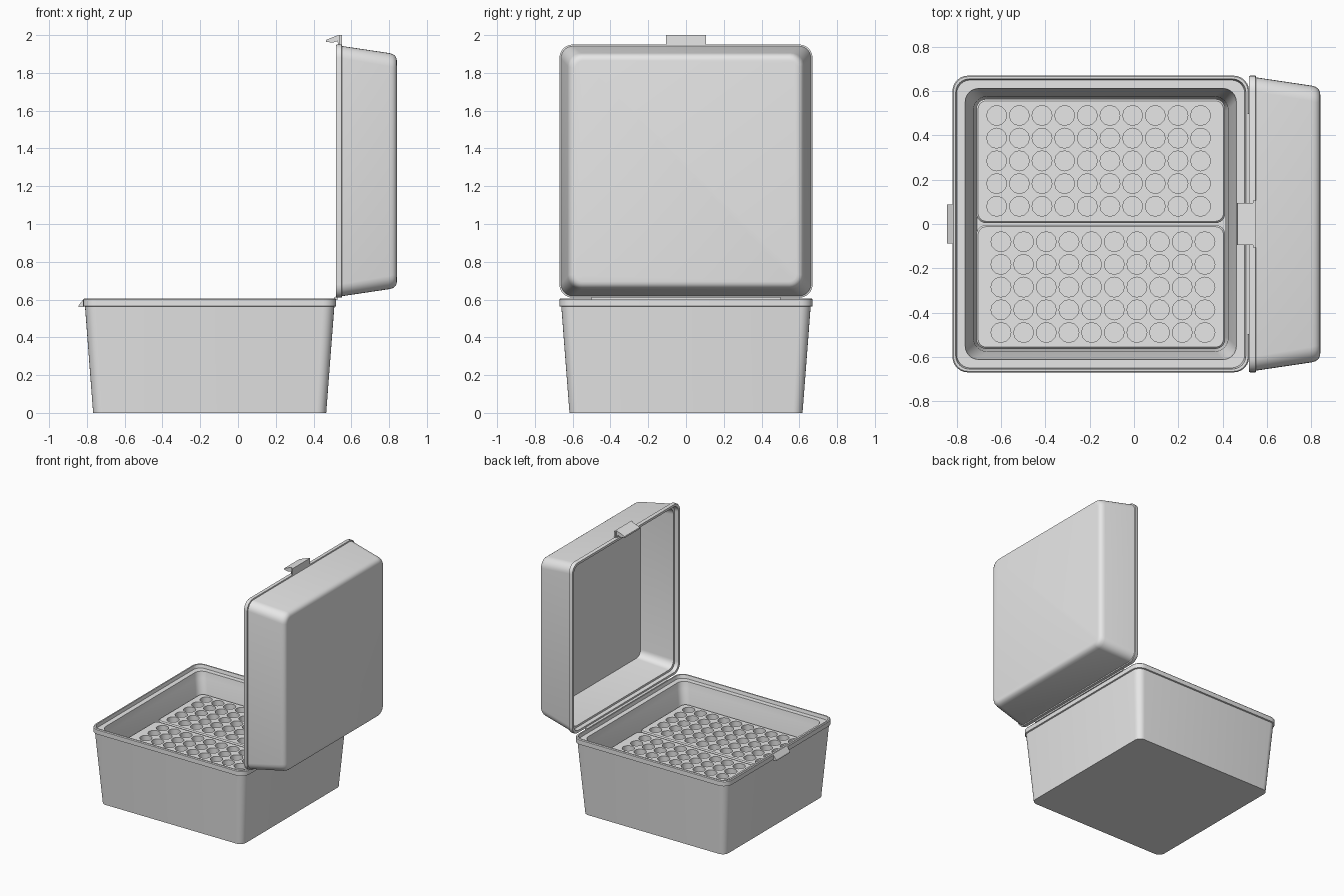
import bpy, bmesh, math
from mathutils import Vector

if "Cube" in bpy.data.objects:
    bpy.data.objects.remove(bpy.data.objects["Cube"], do_unlink=True)

# One plain grey plastic
grey = bpy.data.materials.new("grey_plastic")
grey.use_nodes = True
tone = (0.8, 0.8, 0.8, 1)
grey.diffuse_color = tone
grey.node_tree.nodes["Principled BSDF"].inputs["Base Color"].default_value = tone

CX = -0.15      # centre of the base
LID_Z = 1.28    # centre of the open lid
TRAY_Z = 0.43   # top of the racks


def finish(bm, name, smooth=True):
    bmesh.ops.recalc_face_normals(bm, faces=bm.faces[:])
    mesh = bpy.data.meshes.new(name)
    bm.to_mesh(mesh)
    bm.free()
    mesh.materials.append(grey)
    obj = bpy.data.objects.new(name, mesh)
    bpy.context.collection.objects.link(obj)
    if smooth:
        bpy.ops.object.select_all(action="DESELECT")
        obj.select_set(True)
        bpy.context.view_layer.objects.active = obj
        bpy.ops.object.shade_smooth_by_angle(angle=math.radians(35))
    return obj


def rounded_rect(hx, hy, r, steps=6):
    points = []
    for quarter, (sx, sy) in enumerate([(1, 1), (-1, 1), (-1, -1), (1, -1)]):
        for i in range(steps + 1):
            a = (quarter + i / steps) * math.pi / 2
            points.append((sx * (hx - r) + r * math.cos(a),
                           sy * (hy - r) + r * math.sin(a)))
    return points


def loft(bm, rings, place, cap_ends=True):
    """Join rings of (half x, half y, corner radius, depth)."""
    loops = [[bm.verts.new(place(u, v, d)) for u, v in rounded_rect(hx, hy, r)]
             for hx, hy, r, d in rings]
    for a, b in zip(loops, loops[1:]):
        for i in range(len(a)):
            j = (i + 1) % len(a)
            bm.faces.new((a[i], a[j], b[j], b[i]))
    if cap_ends:
        bm.faces.new(loops[0])
        bm.faces.new(loops[-1])
    return loops


def shell(name, profile, place):
    bm = bmesh.new()
    loft(bm, [(h, h, r, d) for h, r, d in profile], place)
    return finish(bm, name)


def prism(name, outline, half_width):
    """Extrude an x-z outline along y, centred on y = 0."""
    bm = bmesh.new()
    face = bm.faces.new([bm.verts.new((x, -half_width, z)) for x, z in outline])
    new = bmesh.ops.extrude_face_region(bm, geom=[face])["geom"]
    bmesh.ops.translate(bm, vec=(0, 2 * half_width, 0),
                        verts=[g for g in new if isinstance(g, bmesh.types.BMVert)])
    return finish(bm, name, False)


# Tapered base: outside, rim, stepped ledge, inside wall (half size, radius, z)
shell("base_box", [
    (0.617, 0.05, 0), (0.66, 0.06, 0.562), (0.67, 0.07, 0.565),
    (0.67, 0.07, 0.6), (0.665, 0.065, 0.606), (0.655, 0.06, 0.606),
    (0.65, 0.06, 0.58), (0.612, 0.06, 0.58), (0.605, 0.06, 0.53),
    (0.575, 0.06, 0.41), (0.56, 0.05, 0.03)],
    lambda u, v, d: (CX + u, v, d))

# Upright lid: flange, tapered outside, rounded top, hollow inside
shell("lid", [
    (0.6, 0.05, 0.815), (0.605, 0.055, 0.79), (0.63, 0.06, 0.55),
    (0.645, 0.06, 0.55), (0.65, 0.06, 0.52), (0.668, 0.07, 0.52),
    (0.67, 0.07, 0.525), (0.67, 0.07, 0.549), (0.662, 0.065, 0.551),
    (0.625, 0.07, 0.8), (0.62, 0.07, 0.819), (0.61, 0.06, 0.832),
    (0.598, 0.05, 0.839), (0.585, 0.04, 0.841)],
    lambda u, v, d: (d, u, LID_Z + v))


# Racks: a perforated top, closed wells and a rounded skirt
def rack(name, turn):
    bm = bmesh.new()
    centre = Vector((CX, 0.284, 0))
    hx, hy = 0.562, 0.28

    def place(u, v, d):
        return centre + Vector((u, v, d))

    skirt = loft(bm, [(hx, hy, 0.045, 0.04), (hx, hy, 0.045, TRAY_Z - 0.008),
                      (hx - 0.008, hy - 0.008, 0.037, TRAY_Z)], place, False)
    bm.faces.new(skirt[0])
    loops = [skirt[-1]]
    sides, radius, depth = 12, 0.045, 0.2
    for col in range(10):
        for row in range(5):
            x, y = -0.62 + 0.1023 * col, 0.08 + 0.1025 * row
            top, low = [[bm.verts.new((x + radius * math.cos(math.tau * k / sides),
                                       y + radius * math.sin(math.tau * k / sides), z))
                         for k in range(sides)] for z in (TRAY_Z, TRAY_Z - depth)]
            for k in range(sides):
                n = (k + 1) % sides
                bm.faces.new((top[k], top[n], low[n], low[k]))
            bm.faces.new(low)
            loops.append(top)
    edges = [bm.edges.get((lp[i - 1], lp[i])) for lp in loops for i in range(len(lp))]
    bmesh.ops.triangle_fill(bm, edges=edges, use_beauty=True, normal=(0, 0, 1))
    if turn:
        for v in bm.verts:
            v.co.x, v.co.y = 2 * CX - v.co.x, -v.co.y
    return finish(bm, name)


rack("back_rack", False)
rack("front_rack", True)

# Catch on the base, hook on the lid and the hinge strip
prism("base_catch", [(-0.815, 0.56), (-0.845, 0.56), (-0.843, 0.57),
                     (-0.82, 0.6), (-0.815, 0.6)], 0.087)
prism("lid_hook", [(0.465, 1.965), (0.467, 1.975), (0.53, 2.0), (0.55, 2.0),
                   (0.55, 1.945), (0.53, 1.945), (0.527, 1.968), (0.5, 1.96)], 0.095)
prism("hook_root", [(0.538, 1.94), (0.55, 1.94), (0.55, 2.0), (0.538, 2.0)], 0.107)
prism("hinge_strip", [(0.508, 0.598), (0.528, 0.598), (0.528, 0.615),
                      (0.52, 0.618), (0.508, 0.61)], 0.5)
